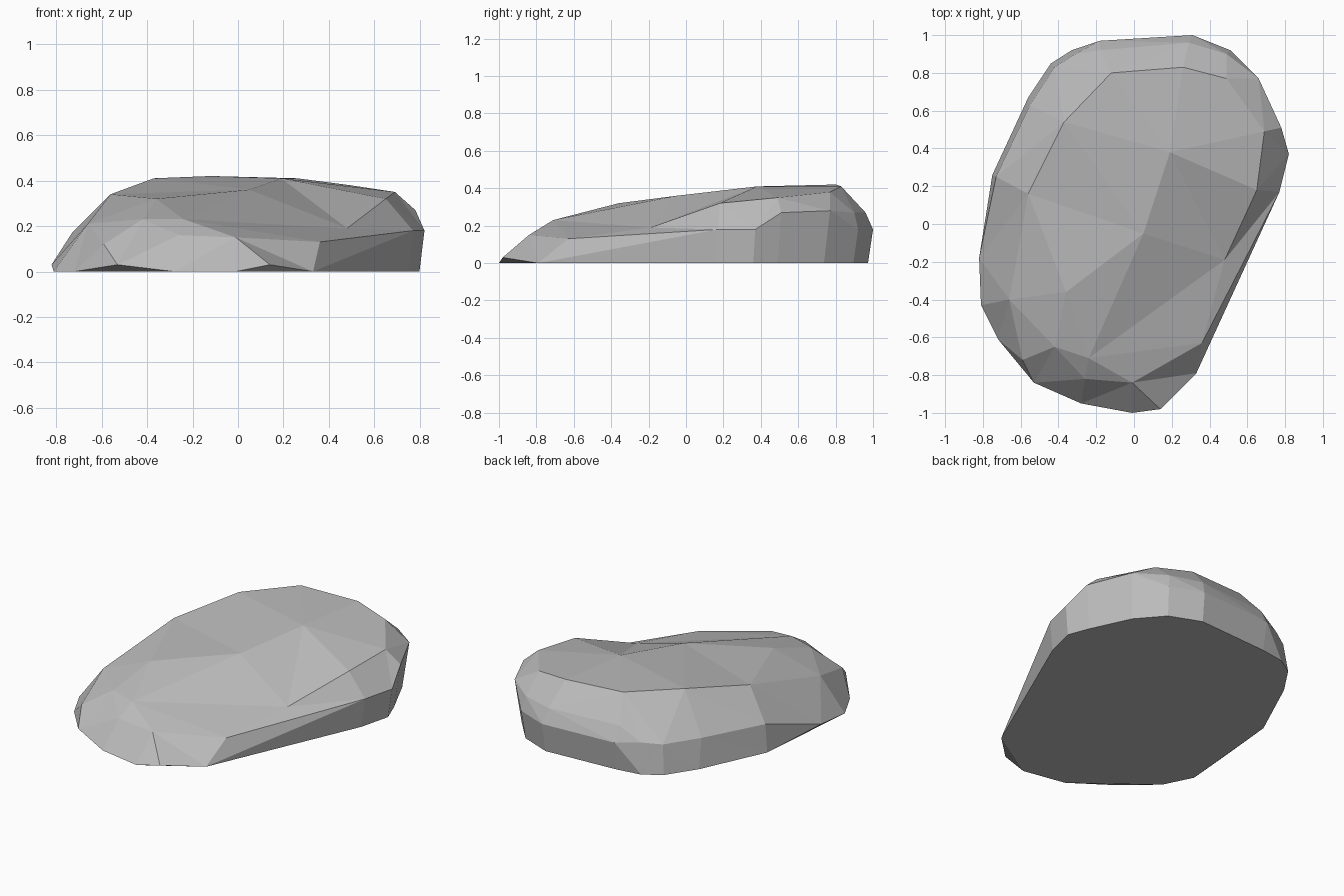
import bpy
import bmesh
from mathutils import Vector
from mathutils.geometry import delaunay_2d_cdt

if "Cube" in bpy.data.objects:
    bpy.data.objects.remove(bpy.data.objects["Cube"], do_unlink=True)


def points(coords):
    """Group a flat run of hundredths into vectors."""
    return [Vector(coords[i:i + 3]) / 100 for i in range(0, len(coords), 3)]


def make_material(name, colour):
    material = bpy.data.materials.new(name)
    material.use_nodes = True
    material.diffuse_color = colour
    shader = material.node_tree.nodes["Principled BSDF"]
    shader.inputs["Base Color"].default_value = colour
    shader.inputs["Roughness"].default_value = 0.9
    return material


# Widest outline, counterclockwise from the front tip
outline = points([
    -1, -100, 0, 14, -98, 3, 33, -79, 0, 77, 17, 18, 82, 37, 18,
    78, 51, 27, 66, 77, 28, 51, 92, 18, 31, 100, 18, -18, 97, 18,
    -33, 92, 0, -44, 85, 0, -56, 67, 0, -75, 26, 0, -82, -18, 3,
    -81, -43, 0, -72, -61, 0, -53, -84, 3, -28, -95, 0])

# Shoulder where the steep sides begin to round over
shoulder = points([
    49, 90, 27, 29, 96, 27, -18, 92, 27, -31, 90, 19, -42, 83, 18,
    -55, 63, 18, -73, 25, 17])

# Rim of the broad upper surface, from the front right round to the left
rim = points([
    36, -63, 13, 48, -19, 19, 65, 18, 32, 69, 49, 35, 49, 77, 38,
    26, 83, 41, -12, 80, 42, -37, 54, 41, -56, 16, 34])

# Facet corners of the low front nose
nose = points([
    -66, -40, 21, -59, -72, 12, -42, -65, 23, -26, -82, 16, -1, -84, 15])

# Corners on the upper surface
crown = points([-24, -71, 23, -36, -36, 32, 5, -5, 36, 19, 38, 41])
brow, cheek, middle, peak = crown

# Creases that the triangulation has to follow
chains = [
    outline + outline[:1],
    shoulder,
    rim,
    [rim[0], outline[3]],
    [rim[0], brow, cheek, middle, peak, rim[5]],
    [rim[1], brow, middle, rim[1]],
    [rim[1], middle],
    [rim[2], peak, rim[7]],
    [rim[8], nose[0], cheek],
    nose + [rim[0]],
    [nose[2], brow, nose[4]],
    [shoulder[2], rim[6]],
    [outline[6], shoulder[0], rim[4]],
]

corners = outline + shoulder + rim + nose + crown
lookup = {tuple(p): i for i, p in enumerate(corners)}
creases = {
    tuple(sorted((lookup[tuple(a)], lookup[tuple(b)])))
    for chain in chains for a, b in zip(chain, chain[1:])}

# Upper shell: triangulate the plan, then lift each corner to its height
plan, _, triangles, origins, _, _ = delaunay_2d_cdt(
    [p.xy for p in corners], sorted(creases), [], 1, 1e-5)
bm = bmesh.new()
shell = []
for flat, source in zip(plan, origins):
    height = corners[source[0]].z if source else 0.3
    shell.append(bm.verts.new((flat.x, flat.y, height)))
for triangle in triangles:
    bm.faces.new([shell[i] for i in triangle])

# Lower wall: tuck the outline in towards the ground
upper = [next(v for v, s in zip(shell, origins) if i in s)
         for i in range(len(outline))]
lower = []
for i, p in enumerate(outline):
    foot = p * (1 - 0.15 * p.z)
    if 0 < p.z < 0.1:
        foot = (outline[i - 1] + outline[(i + 1) % len(outline)]) / 2
    lower.append(bm.verts.new((foot.x, foot.y, 0)))
for i in range(len(outline)):
    bm.faces.new((lower[i - 1], lower[i], upper[i], upper[i - 1]))

# Flat underside
bm.faces.new(lower[::-1])
bmesh.ops.remove_doubles(bm, verts=bm.verts, dist=0.002)
bmesh.ops.recalc_face_normals(bm, faces=bm.faces)

mesh = bpy.data.meshes.new("rock")
bm.to_mesh(mesh)
bm.free()
mesh.materials.append(make_material("stone grey", (0.5, 0.5, 0.5, 1)))
rock = bpy.data.objects.new("rock", mesh)
bpy.context.collection.objects.link(rock)
